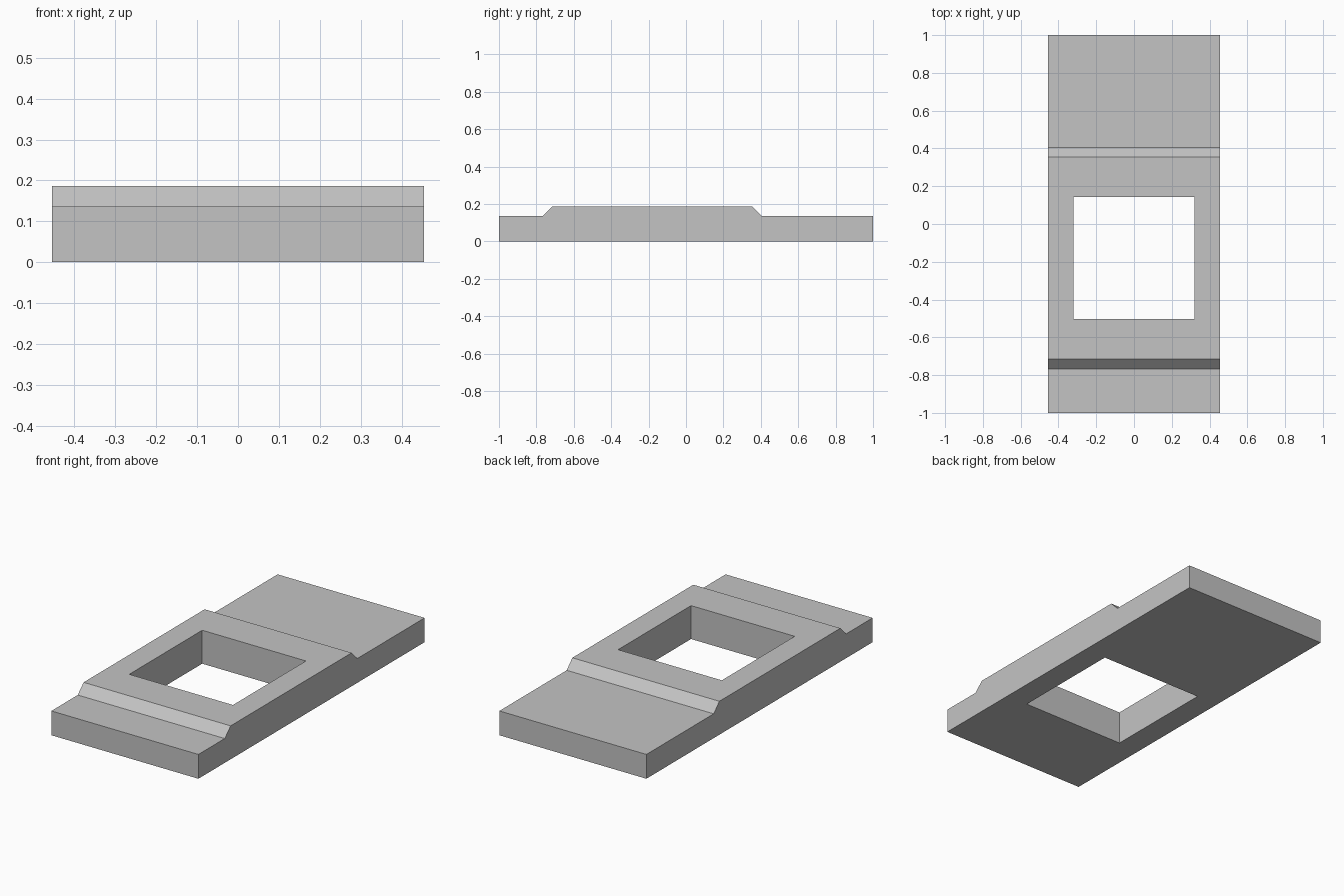
import bpy
import bmesh

cube = bpy.data.objects.get("Cube")
if cube:
    bpy.data.objects.remove(cube, do_unlink=True)

HALF_WIDTH = 0.455
LOW, HIGH = 0.136, 0.187

# Single grey finish
grey = bpy.data.materials.new("plain_grey")
grey.use_nodes = True
colour = (0.55, 0.55, 0.55, 1)
grey.diffuse_color = colour
grey.node_tree.nodes["Principled BSDF"].inputs["Base Color"].default_value = colour


def extrude_profile(name, profile, half_width):
    """Sweep a (y, z) side profile across x into a closed solid."""
    bm = bmesh.new()
    face = bm.faces.new([bm.verts.new((-half_width, y, z)) for y, z in profile])
    swept = bmesh.ops.extrude_face_region(bm, geom=[face])["geom"]
    verts = [v for v in swept if isinstance(v, bmesh.types.BMVert)]
    bmesh.ops.translate(bm, verts=verts, vec=(2 * half_width, 0, 0))
    bmesh.ops.recalc_face_normals(bm, faces=bm.faces)
    mesh = bpy.data.meshes.new(name)
    bm.to_mesh(mesh)
    bm.free()
    mesh.materials.append(grey)
    obj = bpy.data.objects.new(name, mesh)
    bpy.context.collection.objects.link(obj)
    return obj


# Stepped plate with a raised, ramped middle
plate = extrude_profile("stepped_plate", [
    (-1, 0), (1, 0), (1, LOW), (0.405, LOW), (0.355, HIGH),
    (-0.715, HIGH), (-0.767, LOW), (-1, LOW)], HALF_WIDTH)

# Square opening through the raised middle
cutter = extrude_profile("opening_cutter", [
    (-0.503, -0.1), (0.142, -0.1), (0.142, 0.3), (-0.503, 0.3)], 0.321)
cut = plate.modifiers.new("opening", 'BOOLEAN')
cut.operation = 'DIFFERENCE'
cut.solver = 'EXACT'
cut.object = cutter

# Bake the opening and discard the helper
bpy.context.view_layer.objects.active = plate
plate.select_set(True)
bpy.ops.object.modifier_apply(modifier=cut.name)
bpy.data.objects.remove(cutter, do_unlink=True)
